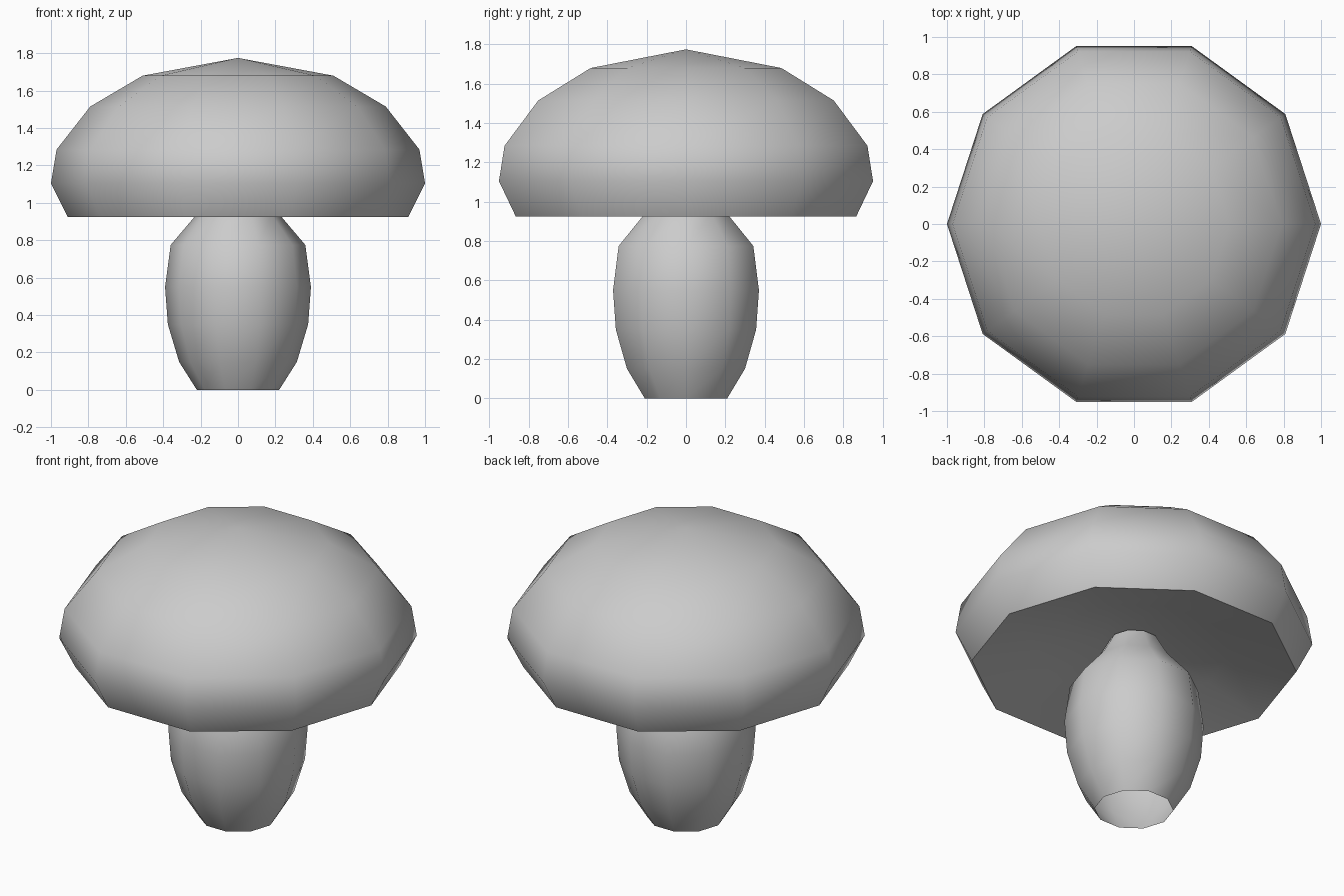
import bpy, bmesh, math

if "Cube" in bpy.data.objects:
    bpy.data.objects.remove(bpy.data.objects["Cube"])

SIDES = 10


def lathe(name, profile):
    """Spin a (radius, z) profile, listed bottom to top on the outside, around z."""
    bm = bmesh.new()
    rings = []
    for r, z in profile:
        if r == 0:
            rings.append([bm.verts.new((0, 0, z))] * SIDES)
        else:
            rings.append([bm.verts.new((r * math.cos(2 * math.pi * i / SIDES),
                                        r * math.sin(2 * math.pi * i / SIDES), z))
                          for i in range(SIDES)])
    for a, b in zip(rings, rings[1:]):
        for i in range(SIDES):
            j = (i + 1) % SIDES
            corners = list(dict.fromkeys((a[i], a[j], b[j], b[i])))
            bm.faces.new(corners)
    mesh = bpy.data.meshes.new(name)
    bm.to_mesh(mesh)
    bm.free()
    obj = bpy.data.objects.new(name, mesh)
    bpy.context.collection.objects.link(obj)
    bpy.ops.object.select_all(action='DESELECT')
    obj.select_set(True)
    bpy.context.view_layer.objects.active = obj
    bpy.ops.object.shade_smooth_by_angle(angle=math.radians(50))
    return obj


# Bulging stem, open at the base, its top tucked into the cap
lathe("mushroom_stem", [(0.22, 0), (0.315, 0.15), (0.375, 0.35), (0.39, 0.55),
                        (0.36, 0.775), (0.22, 0.94), (0.14, 1.08)])

# Domed cap with a shallow hollow underside
lathe("mushroom_cap", [(0, 1.09), (0.20, 1.09), (0.54, 1.02), (0.91, 0.925),
                       (1.0, 1.105), (0.97, 1.285), (0.79, 1.515),
                       (0.51, 1.68), (0, 1.775)])
